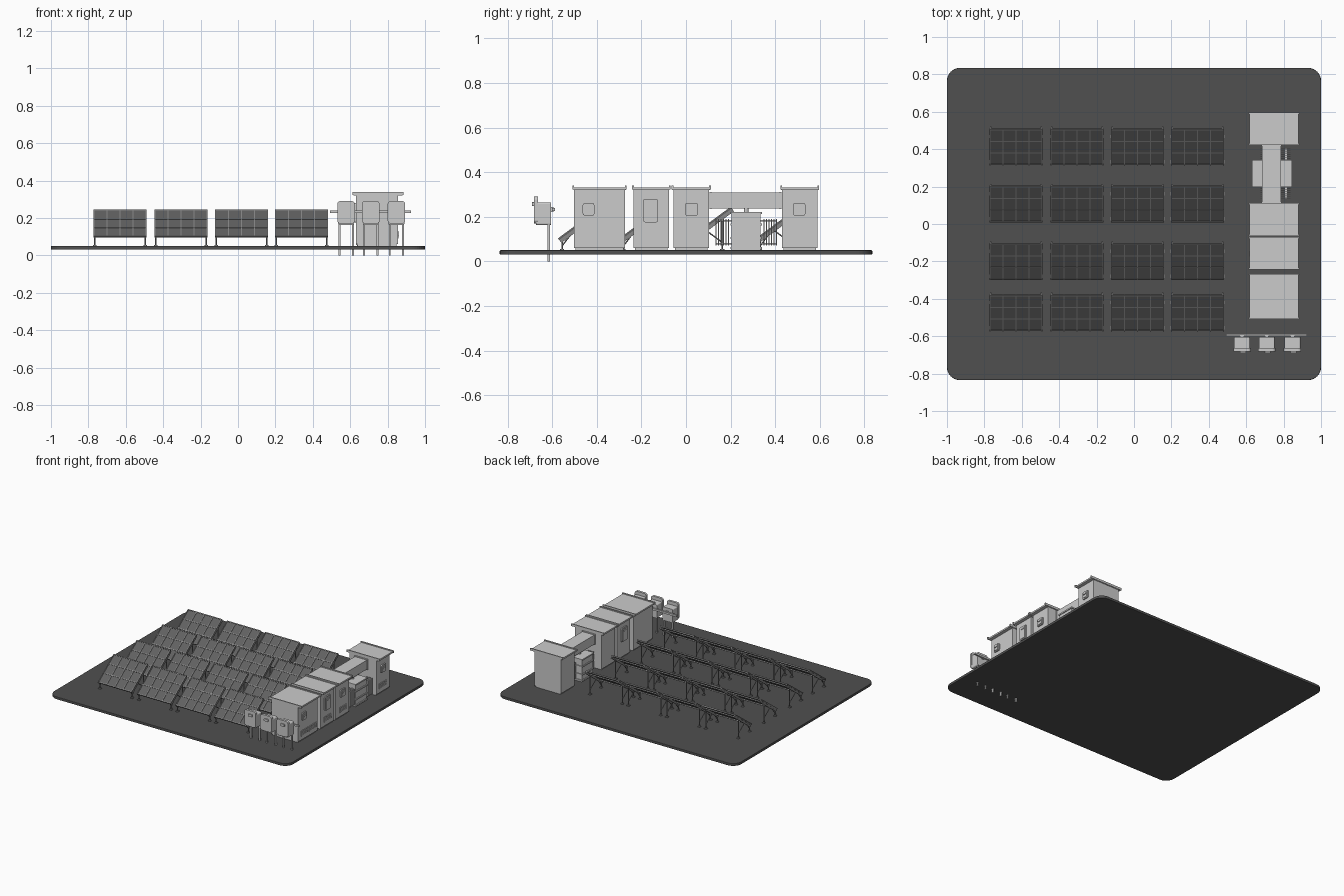
import bpy, bmesh, math
from mathutils import Matrix, Vector

if "Cube" in bpy.data.objects:
    bpy.data.objects.remove(bpy.data.objects["Cube"])


def material(name, v):
    m = bpy.data.materials.new(name)
    m.diffuse_color = (v, v, v, 1)
    m.use_nodes = True
    m.node_tree.nodes["Principled BSDF"].inputs["Base Color"].default_value = m.diffuse_color
    return m


DARK = material("dark_ground", 0.08)
CELL = material("dark_panel", 0.12)
FRAME = material("panel_frame", 0.25)


def add_box(bm, x0, x1, y0, y1, z0, z1, axis=None, r=0.0, seg=4):
    """Box between limits; edges parallel to axis are rounded by r."""
    t = Matrix.Translation(((x0 + x1) / 2, (y0 + y1) / 2, (z0 + z1) / 2))
    s = Matrix.Diagonal((x1 - x0, y1 - y0, z1 - z0, 1))
    vs = bmesh.ops.create_cube(bm, size=1, matrix=t @ s)["verts"]
    if axis is not None:
        es = {e for v in vs for e in v.link_edges}
        es = [e for e in es if abs((e.verts[0].co - e.verts[1].co).normalized()[axis]) > 0.9]
        bmesh.ops.bevel(bm, geom=es, offset=r, segments=seg, profile=0.5, affect='EDGES')


def add_rod(bm, a, b, r=0.004, n=8):
    """Round bar from a to b."""
    a, b = Vector(a), Vector(b)
    d = b - a
    m = Matrix.Translation((a + b) / 2) @ d.to_track_quat('Z', 'Y').to_matrix().to_4x4()
    bmesh.ops.create_cone(bm, cap_ends=True, segments=n, radius1=r, radius2=r,
                          depth=d.length, matrix=m)


def finish(bm, name, mat=None):
    me = bpy.data.meshes.new(name)
    bm.to_mesh(me)
    bm.free()
    ob = bpy.data.objects.new(name, me)
    bpy.context.collection.objects.link(ob)
    if mat:
        me.materials.append(mat)
    return ob


def boxes(name, items, mat=None):
    bm = bmesh.new()
    for it in items:
        add_box(bm, *it)
    return finish(bm, name, mat)


# Ground plate with rounded corners
ground = boxes("ground_plate", [(-1, 1, -0.835, 0.835, 0.03, 0.05, 2, 0.07, 8)], DARK)
bev = ground.modifiers.new("edge", 'BEVEL')
bev.width, bev.segments, bev.limit_method = 0.004, 2, 'ANGLE'
bev.angle_limit = math.radians(60)

# Shared solar panel meshes, built flat then tilted
W, L, TILT = 0.284, 0.238, math.radians(36.5)
COLS, ROWS = 4, 3
tilt = Matrix.Translation((0, 0, 0.17)) @ Matrix.Rotation(TILT, 4, 'X')

cells = bmesh.new()
add_box(cells, -W / 2, W / 2, -L / 2, L / 2, -0.004, 0.002)
bmesh.ops.transform(cells, matrix=tilt, verts=cells.verts)

frame = bmesh.new()
for i in range(COLS + 1):
    x = -W / 2 + 0.003 + i * (W - 0.006) / COLS
    add_box(frame, x - 0.003, x + 0.003, -L / 2, L / 2, -0.006, 0.005)
for j in range(ROWS + 1):
    y = -L / 2 + 0.003 + j * (L - 0.006) / ROWS
    add_box(frame, -W / 2, W / 2, y - 0.003, y + 0.003, -0.006, 0.0045)
bmesh.ops.transform(frame, matrix=tilt, verts=frame.verts)

# Support: two rafters, two purlins, then legs and braces
rack = bmesh.new()
for y in (-0.075, 0.075):
    add_box(rack, -W / 2, W / 2, y - 0.004, y + 0.004, -0.013, -0.005)
for s in (-1, 1):
    x = s * 0.135
    add_box(rack, x - 0.004, x + 0.004, -L / 2, L / 2, -0.02, -0.006)
bmesh.ops.transform(rack, matrix=tilt, verts=rack.verts)
for s in (-1, 1):
    x = s * 0.135
    under = lambda y: 0.155 + y * math.tan(TILT)
    add_rod(rack, (x, -0.08, 0.05), (x, -0.08, under(-0.08)))
    add_rod(rack, (x, 0.055, 0.05), (x, 0.055, under(0.055)))
    add_rod(rack, (x, 0.055, 0.085), (x, -0.02, under(-0.02)), 0.003)
    add_rod(rack, (x, -0.08, 0.07), (x, -0.035, under(-0.035)), 0.003)
    for y in (-0.08, 0.055):
        add_box(rack, x - 0.009, x + 0.009, y - 0.009, y + 0.009, 0.049, 0.055)

first = [finish(cells, "panel_cells", CELL), finish(frame, "panel_frame", FRAME),
         finish(rack, "panel_rack", FRAME)]
for r, y in enumerate((-0.475, -0.2, 0.1075, 0.4125)):
    for c, x in enumerate((-0.63, -0.304, 0.018, 0.34)):
        for src in first:
            ob = src
            if r or c:
                ob = src.copy()
                bpy.context.collection.objects.link(ob)
            ob.location = (x, y, 0)

# Equipment cabins: walls, roof, window and vents on the right side
X0, X1 = 0.632, 0.855


def window(name, y0, y1, z0, z1, side=1):
    def lim(a, b):
        return (X1 + a, X1 + b) if side > 0 else (X0 - b, X0 - a)
    ym = (y0 + y1) / 2
    boxes(name, [
        lim(-0.002, 0.008) + (y0, y1, z0, z1, 0, 0.01),
        lim(0.008, 0.012) + (y0 + 0.008, y1 - 0.008, z0 + 0.008, z1 - 0.008, 0, 0.006),
        lim(0.012, 0.017) + (ym - 0.014, ym + 0.014, z1 - 0.028, z1 - 0.018)])


def vent(name, y0, y1):
    items = [(X1 - 0.002, X1 + 0.004, y0, y1, 0.09, 0.13)]
    items += [(X1, X1 + 0.007, y0 + 0.006, y1 - 0.006, z, z + 0.004)
              for z in (0.097, 0.104, 0.111, 0.118)]
    boxes(name, items)


cabins = [
    ("cabin_front", -0.505, -0.27, (-0.463, -0.411, 0.205, 0.262), [(-0.47, -0.388), (-0.375, -0.287)]),
    ("cabin_second", -0.238, -0.073, (-0.192, -0.125, 0.175, 0.28), [(-0.193, -0.11)]),
    ("cabin_third", -0.06, 0.107, (-0.005, 0.054, 0.205, 0.262), [(-0.007, 0.075)]),
    ("cabin_back", 0.427, 0.593, (0.48, 0.535, 0.205, 0.262), [(0.465, 0.55)]),
]
for name, y0, y1, win, vents in cabins:
    boxes(name + "_walls", [(X0, X1, y0 + 0.003, y1 - 0.003, 0.06, 0.322),
                            (X0 + 0.008, X1 - 0.008, y0 + 0.01, y1 - 0.01, 0.048, 0.06)])
    boxes(name + "_roof", [(0.617, 0.88, y0, y1, 0.32, 0.332, 2, 0.004, 2)] +
          [(0.613, 0.885, y - 0.004, y + 0.004, 0.322, 0.339) for y in (y0, y1)])
    window(name + "_window", *win)
    for k, v in enumerate(vents):
        vent(f"{name}_vent_{k + 1}", *v)
window("cabin_second_left_window", -0.192, -0.125, 0.175, 0.28, -1)

# Covered duct joining the last two cabins
boxes("duct", [(0.685, 0.785, 0.1, 0.43, 0.238, 0.308)] +
      [(0.681, 0.789, y - 0.005, y + 0.005, 0.234, 0.312) for y in (0.112, 0.422)])

# Transformer with lid, bands and stubs up to the duct
boxes("transformer_tank", [(0.636, 0.838, 0.205, 0.335, 0.048, 0.215)] +
      [(0.63, 0.844, 0.199, 0.341, z, z + 0.01) for z in (0.055, 0.1, 0.16, 0.212)])
bm = bmesh.new()
for x in (0.7, 0.735, 0.77):
    add_rod(bm, (x, 0.27, 0.22), (x, 0.27, 0.24), 0.01, 12)
finish(bm, "transformer_bushings")

# Cooling fins either side of the transformer
fins = []
for side in (-1, 1):
    for i in range(6):
        y = 0.27 + side * (0.08 + i * 0.011)
        fins += [(0.677, 0.725, y - 0.002, y + 0.002, 0.07, 0.19),
                 (0.785, 0.838, y - 0.002, y + 0.002, 0.07, 0.19)]
    ya, yb = sorted((0.27 + side * 0.06, 0.27 + side * 0.137))
    fins += [(x - 0.006, x + 0.006, ya, yb, z, z + 0.008)
             for x in (0.7, 0.812) for z in (0.075, 0.178)]
boxes("cooling_fins", fins)

# Three meter boxes on posts that pass through the ground
for k, x in enumerate((0.578, 0.71, 0.847)):
    boxes(f"meter_box_{k + 1}", [
        (x - 0.043, x + 0.043, -0.672, -0.605, 0.163, 0.265, 1, 0.008),
        (x - 0.047, x + 0.047, -0.682, -0.664, 0.17, 0.29, 1, 0.016),
        (x - 0.012, x + 0.022, -0.69, -0.68, 0.248, 0.266, 1, 0.004)])
    boxes(f"meter_posts_{k + 1}", [(x + s - 0.005, x + s + 0.005, -0.622, -0.609, 0, 0.26)
                                   for s in (-0.036, 0.036)])
bm = bmesh.new()
add_box(bm, 0.493, 0.925, -0.6, -0.588, 0.226, 0.24)
for x in (0.578, 0.71, 0.847):
    add_box(bm, x - 0.01, x + 0.01, -0.612, -0.594, 0.222, 0.244)
finish(bm, "meter_rail")
